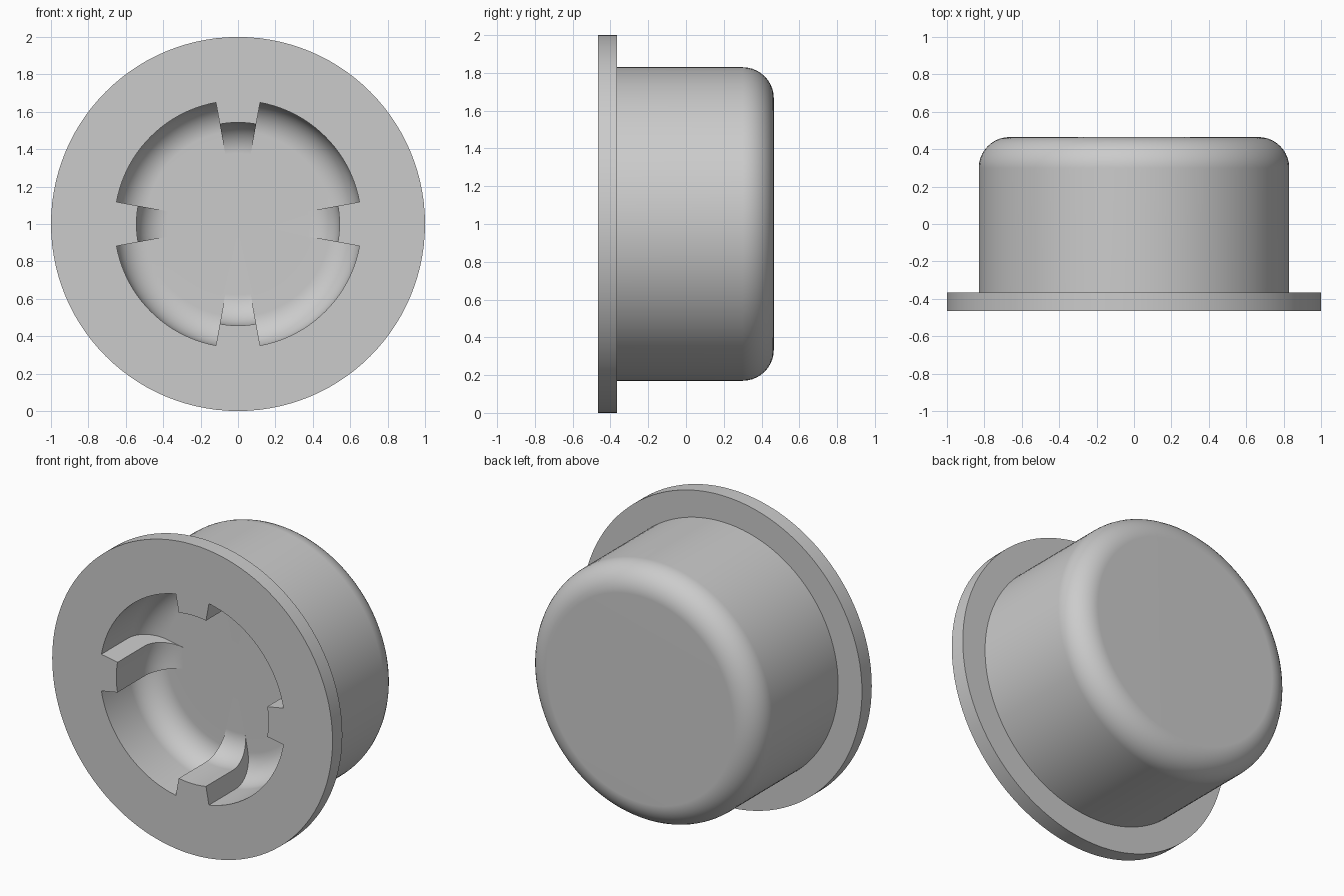
import bpy, bmesh
from math import cos, sin, pi, radians

cube = bpy.data.objects.get("Cube")
if cube:
    bpy.data.objects.remove(cube, do_unlink=True)

FRONT, BACK, FLOOR = -0.465, 0.465, -0.025
BODY_R, HOLE_R, RIB_R, FILLET = 0.83, 0.66, 0.543, 0.165
RIB_HALF = radians(10.3)
STEPS = 10


def arc(r, y):
    """Rounded corner ending flat at depth y, starting at radius r."""
    angles = [i * pi / 2 / STEPS for i in range(STEPS + 1)]
    return [(r - FILLET + FILLET * cos(a), y - FILLET + FILLET * sin(a)) for a in angles]


def profile(inner_r):
    """Half section from the back centre, round the flange, to the floor centre."""
    back = [(0, BACK)] + arc(BODY_R, BACK)[::-1]
    flange = [(BODY_R, FRONT + 0.1), (1, FRONT + 0.1), (1, FRONT)]
    bore = [(inner_r, FRONT)] + arc(inner_r, FLOOR)
    return back + flange + bore + [(RIB_R - FILLET, FLOOR), (0, FLOOR)]


# Angular columns: four ribs alternating with four open bays
columns = []
for k in range(4):
    mid = k * pi / 2
    spans = [(mid - RIB_HALF, mid + RIB_HALF, 6, RIB_R),
             (mid + RIB_HALF, mid + pi / 2 - RIB_HALF, 22, HOLE_R)]
    for start, end, count, inner_r in spans:
        for i in range(count + 1):
            columns.append((start + (end - start) * i / count, profile(inner_r)))

# Skin the columns, which also closes the sides of the ribs
bm = bmesh.new()
grid = [[bm.verts.new((r * cos(a), y, 1 + r * sin(a))) for r, y in pts] for a, pts in columns]
for c, col in enumerate(grid):
    nxt = grid[(c + 1) % len(grid)]
    for i in range(len(col) - 1):
        bm.faces.new((col[i], col[i + 1], nxt[i + 1], nxt[i]))
bmesh.ops.remove_doubles(bm, verts=bm.verts[:], dist=0.0001)
bmesh.ops.recalc_face_normals(bm, faces=bm.faces[:])

mesh = bpy.data.meshes.new("flanged_cap")
bm.to_mesh(mesh)
bm.free()
cap = bpy.data.objects.new("flanged_cap", mesh)
bpy.context.collection.objects.link(cap)

# Plain grey finish
grey = bpy.data.materials.new("plain_grey")
grey.use_nodes = True
grey.diffuse_color = (0.6, 0.6, 0.6, 1)
grey.node_tree.nodes["Principled BSDF"].inputs["Base Color"].default_value = (0.6, 0.6, 0.6, 1)
mesh.materials.append(grey)

# Smooth curves with crisp rims
bpy.ops.object.select_all(action="DESELECT")
cap.select_set(True)
bpy.context.view_layer.objects.active = cap
bpy.ops.object.shade_smooth_by_angle(angle=radians(30))
weighted = cap.modifiers.new("weighted_normals", "WEIGHTED_NORMAL")
weighted.keep_sharp = True
